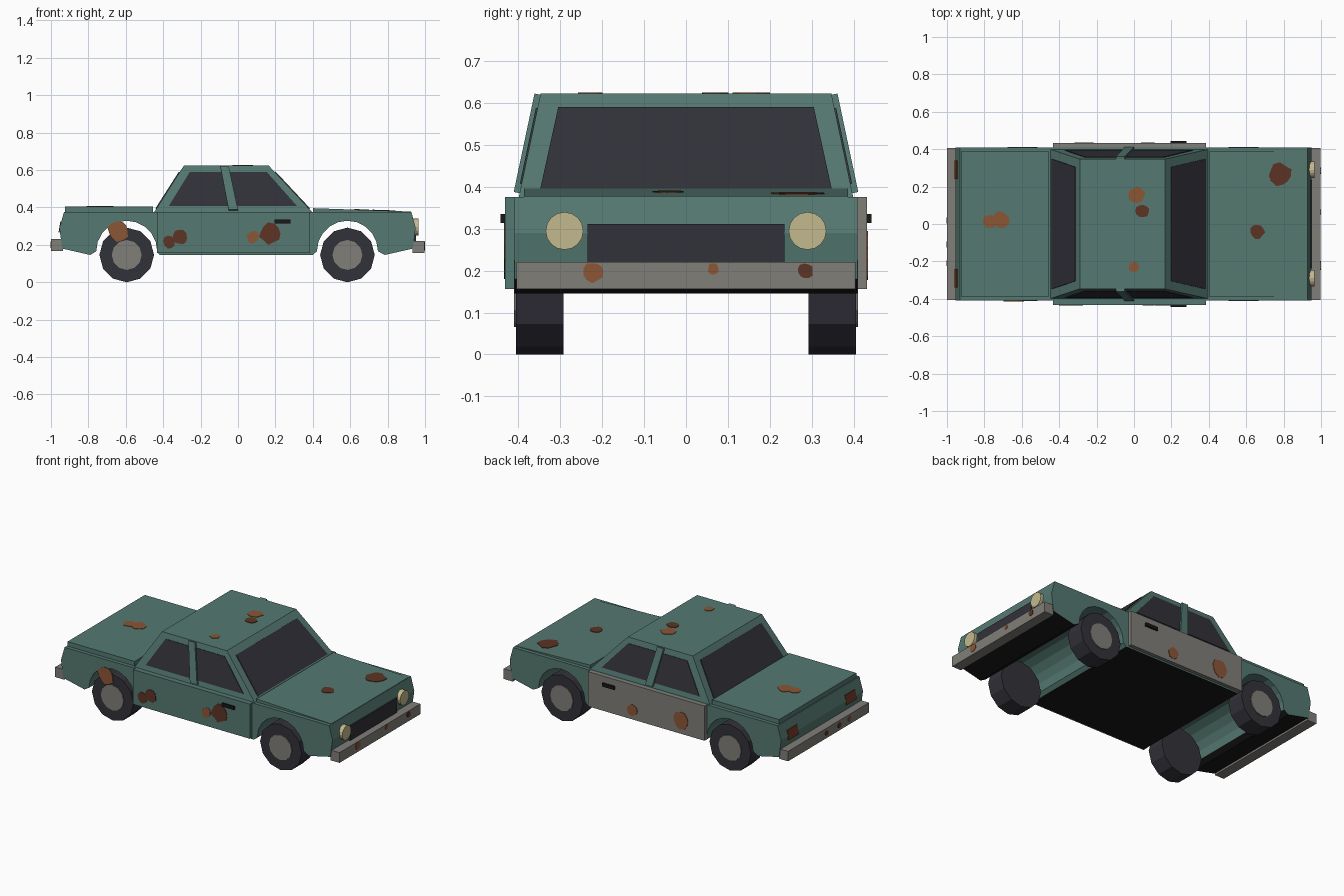
import bpy, bmesh, math, random
from mathutils import Vector

random.seed(4)
if "Cube" in bpy.data.objects:
    bpy.data.objects.remove(bpy.data.objects["Cube"])


def material(name, *rgb):
    m = bpy.data.materials.new(name)
    m.use_nodes = True
    m.diffuse_color = (*rgb, 1)
    m.node_tree.nodes["Principled BSDF"].inputs["Base Color"].default_value = (*rgb, 1)
    return m


GREEN = material("faded_green_paint", 0.09, 0.19, 0.165)
GREY = material("bare_grey_metal", 0.22, 0.21, 0.19)
DARK = material("dark_glass_and_rubber", 0.031, 0.031, 0.041)
BLACK = material("black_underside", 0.009, 0.009, 0.01)
CREAM = material("cream_lamp", 0.55, 0.49, 0.27)
RUST = material("light_rust", 0.26, 0.093, 0.036)
DEEP_RUST = material("dark_rust", 0.11, 0.034, 0.017)
RED = material("tail_lamp_red", 0.17, 0.045, 0.02)


def prism(name, points, offset, mat):
    """Closed solid: a polygon swept along an offset."""
    offset = Vector(offset)
    bm = bmesh.new()
    near = [bm.verts.new(p) for p in points]
    far = [bm.verts.new(Vector(p) + offset) for p in points]
    bm.faces.new(near)
    bm.faces.new(far[::-1])
    for i in range(len(near)):
        j = (i + 1) % len(near)
        bm.faces.new((near[i], far[i], far[j], near[j]))
    bmesh.ops.recalc_face_normals(bm, faces=bm.faces)
    mesh = bpy.data.meshes.new(name)
    bm.to_mesh(mesh)
    bm.free()
    mesh.materials.append(mat)
    ob = bpy.data.objects.new(name, mesh)
    bpy.context.collection.objects.link(ob)
    return ob


def box(name, x, y, z, mat):
    pts = [(x[0], y[0], z[0]), (x[1], y[0], z[0]), (x[1], y[0], z[1]), (x[0], y[0], z[1])]
    return prism(name, pts, (0, y[1] - y[0], 0), mat)


def disc(name, centre, normal, radius, depth, sides, mat, rough=0):
    """Polygon disc whose rim may be ragged."""
    n = Vector(normal).normalized()
    turn = n.to_track_quat('Z', 'Y')
    pts = []
    for i in range(sides):
        a = math.tau * i / sides
        r = radius * (1 + random.uniform(-rough, rough))
        pts.append(Vector(centre) + turn @ Vector((r * math.cos(a), r * math.sin(a), 0)))
    return prism(name, pts, n * depth, mat)


def arch(x, radius=0.163, steps=10):
    """Wheel arch points, rear to front."""
    return [(x - radius * math.cos(math.pi * i / steps),
             0.166 + radius * math.sin(math.pi * i / steps)) for i in range(steps + 1)]


# Lower body with full-width wheel tunnels and a black underside
FRONT_AXLE, REAR_AXLE = 0.585, -0.595
profile = [(-0.93, 0.376), (-0.955, 0.29), (-0.94, 0.18), (-0.79, 0.146)]
profile += arch(REAR_AXLE) + [(-0.42, 0.146), (0.4, 0.146)] + arch(FRONT_AXLE)
profile += [(0.785, 0.146), (0.935, 0.18), (0.95, 0.29), (0.927, 0.376)]
body = prism("lower_body", [(x, -0.41, z) for x, z in profile], (0, 0.82, 0), GREEN)
body.data.materials.append(BLACK)
for f in body.data.polygons:
    if f.normal.z < -0.8 and f.center.z < 0.18:
        f.material_index = 1

# Bonnet and boot lid
hood = [(0.4, 0.37), (0.925, 0.37), (0.925, 0.378), (0.4, 0.396)]
prism("bonnet", [(x, -0.387, z) for x, z in hood], (0, 0.774, 0), GREEN)
box("boot_lid", (-0.925, -0.455), (-0.387, 0.387), (0.37, 0.405), GREEN)

# Cabin, a box narrowed towards the roof
cabin = box("cabin", (-0.45, 0.4), (-0.4, 0.4), (0.372, 0.623), GREEN)
for v in cabin.data.vertices:
    if v.co.z > 0.5:
        v.co.x = 0.165 if v.co.x > 0 else -0.29
        v.co.y = math.copysign(0.347, v.co.y)


def rake(z, low, high):
    """Value on a sloping cabin wall at height z."""
    return low + (high - low) * (z - 0.372) / 0.251


# Windscreen and rear window
for name, low, high, push in (("windscreen", 0.4, 0.165, 0.004), ("rear_window", -0.45, -0.29, -0.004)):
    bottom, top = 0.392, 0.588
    pts = [(rake(z, low, high), y, z) for y, z in
           ((-0.348, bottom), (0.348, bottom), (0.305, top), (-0.305, top))]
    prism(name, pts, (push, 0, 0.003), DARK)

# Side windows, centre pillars, doors and handles
SIDE_SHAPES = {
    "rear_side_window": ([(-0.37, 0.407), (-0.05, 0.407), (-0.085, 0.588), (-0.258, 0.588)], 0.004, DARK),
    "front_side_window": ([(-0.015, 0.407), (0.315, 0.407), (0.155, 0.588), (-0.045, 0.588)], 0.004, DARK),
    "centre_pillar": ([(-0.05, 0.385), (0.0, 0.385), (-0.05, 0.62), (-0.095, 0.62)], 0.014, GREEN),
}
for side, label in ((-1, "right"), (1, "left")):
    for name, (shape, depth, mat) in SIDE_SHAPES.items():
        pts = [(x, side * rake(z, 0.4, 0.347), z) for x, z in shape]
        prism(f"{label}_{name}", pts, (0, side * depth, depth * 0.2), mat)
    box(f"{label}_door", (-0.433, 0.385), (side * 0.405, side * 0.432), (0.156, 0.376),
        GREEN if side < 0 else GREY)
    box(f"{label}_door_handle", (0.195, 0.28), (side * 0.43, side * 0.443), (0.314, 0.335), BLACK)

    # Wheels and hubcaps
    for axle, end in ((FRONT_AXLE, "front"), (REAR_AXLE, "rear")):
        disc(f"{label}_{end}_tyre", (axle, side * 0.292, 0.146), (0, side, 0), 0.146, 0.114, 12, DARK)
        disc(f"{label}_{end}_hubcap", (axle, side * 0.405, 0.146), (0, side, 0), 0.08, 0.006, 12, GREY)

    # Lamps
    disc(f"{label}_headlamp", (0.93, side * 0.29, 0.295), (1, 0, 0), 0.045, 0.036, 16, CREAM)
    lamp_y = (side * 0.24, side * 0.34)
    lamp = [(-0.944, lamp_y[0], 0.325), (-0.944, lamp_y[1], 0.325),
            (-0.954, lamp_y[1], 0.265), (-0.954, lamp_y[0], 0.265)]
    prism(f"{label}_tail_lamp", lamp, (-0.006, 0, 0), RED)

# Grille and bumpers
box("grille", (0.93, 0.953), (-0.235, 0.235), (0.2, 0.312), DARK)
box("front_bumper", (0.932, 0.996), (-0.405, 0.405), (0.156, 0.221), GREY)
box("rear_bumper", (-1.0, -0.935), (-0.405, 0.405), (0.167, 0.23), GREY)

# Rust patches grouped by panel: normal, then position, radius and colour
HOOD_UP = (0.034, 0, 1)
PATCHES = [
    ("right_side_rust", (0, -1, 0), [
        ((-0.64, -0.409, 0.276), 0.055, RUST), ((-0.37, -0.43, 0.215), 0.032, DEEP_RUST),
        ((-0.31, -0.43, 0.242), 0.038, DEEP_RUST), ((0.08, -0.43, 0.24), 0.032, RUST),
        ((0.17, -0.43, 0.26), 0.055, DEEP_RUST)]),
    ("left_side_rust", (0, 1, 0), [
        ((0.075, 0.43, 0.215), 0.035, RUST), ((-0.27, 0.43, 0.24), 0.055, RUST)]),
    ("bonnet_rust", HOOD_UP, [
        ((0.78, 0.265, 0.381), 0.06, DEEP_RUST), ((0.66, -0.04, 0.385), 0.038, DEEP_RUST)]),
    ("boot_rust", (0, 0, 1), [
        ((-0.77, 0.013, 0.403), 0.036, RUST), ((-0.712, 0.022, 0.403), 0.046, RUST)]),
    ("roof_rust", (0, 0, 1), [
        ((0.015, 0.155, 0.621), 0.042, RUST), ((0.045, 0.07, 0.621), 0.036, DEEP_RUST),
        ((0.0, -0.23, 0.621), 0.028, RUST)]),
    ("front_bumper_rust", (1, 0, 0), [
        ((0.994, -0.22, 0.197), 0.024, RUST), ((0.994, 0.065, 0.204), 0.013, RUST),
        ((0.994, 0.285, 0.199), 0.018, DEEP_RUST)]),
    ("rear_bumper_rust", (-1, 0, 0), [
        ((-0.998, 0.02, 0.2), 0.016, DEEP_RUST), ((-0.998, -0.11, 0.2), 0.016, DEEP_RUST),
        ((-0.998, -0.21, 0.2), 0.016, RUST)]),
]
for name, normal, spots in PATCHES:
    for centre, radius, mat in spots:
        disc(name, centre, normal, radius, 0.005, 11, mat, rough=0.13)
